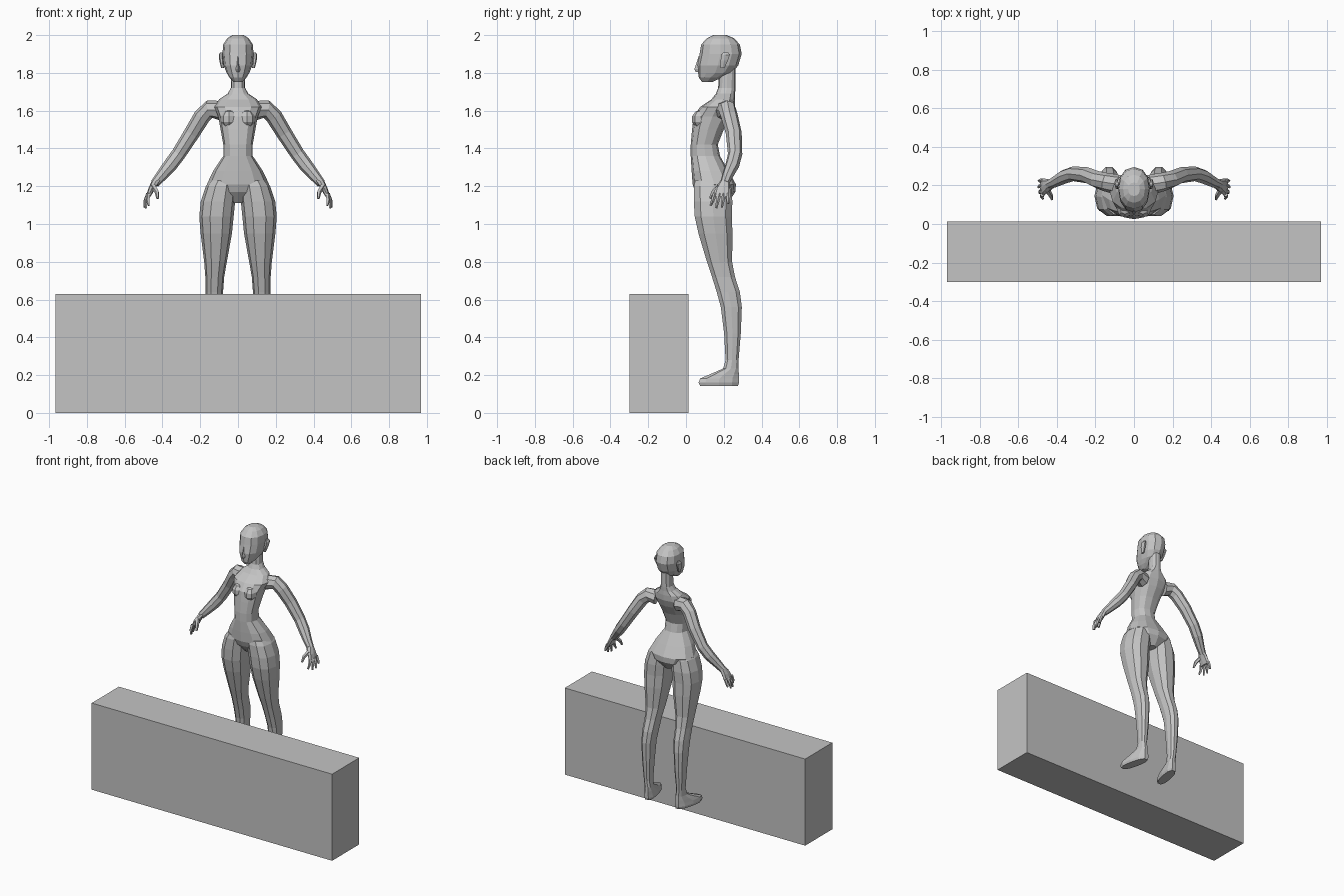
import bpy, bmesh, math
from mathutils import Vector

grey = bpy.data.materials.new("plain_grey")
grey.diffuse_color = (0.55, 0.55, 0.55, 1)


def finish(bm, name, mirror=False):
    bmesh.ops.recalc_face_normals(bm, faces=bm.faces)
    me = bpy.data.meshes.new(name)
    bm.to_mesh(me)
    bm.free()
    me.materials.append(grey)
    ob = bpy.data.objects.new(name, me)
    bpy.context.collection.objects.link(ob)
    if mirror:
        mod = ob.modifiers.new("mirror", 'MIRROR')
        mod.use_mirror_merge = False
    return ob


def loft(bm, rings):
    """Skin a stack of equal-length point rings and cap both ends."""
    loops = [[bm.verts.new(p) for p in r] for r in rings]
    n = len(loops[0])
    for a, b in zip(loops, loops[1:]):
        for i in range(n):
            j = (i + 1) % n
            bm.faces.new((a[i], a[j], b[j], b[i]))
    bm.faces.new(loops[0])
    bm.faces.new(loops[-1])


def powered(v, p):
    return math.copysign(abs(v) ** p, v)


def slices(bm, rows, n=12, p=0.85, shear=0.0):
    """Horizontal sections: (z, centre x, half width, front y, back y)."""
    rings = []
    for z, cx, w, f, b in rows:
        ring = []
        for i in range(n):
            a = 2 * math.pi * i / n
            y = (f + b) / 2 + (b - f) / 2 * powered(math.sin(a), p)
            x = cx + w * powered(math.cos(a), p)
            if z < 0.24:
                x += (0.24 - y) * shear
            ring.append((x, y, z))
        rings.append(ring)
    loft(bm, rings)


def tube(bm, path, n=8):
    """Round limb along points (x, y, z, radius)."""
    pts = [Vector(q[:3]) for q in path]
    rings = []
    for k, q in enumerate(path):
        d = (pts[min(k + 1, len(pts) - 1)] - pts[max(k - 1, 0)]).normalized()
        u = d.cross(Vector((0, 1, 0))).normalized()
        v = d.cross(u)
        rings.append([pts[k] + q[3] * (u * math.cos(2 * math.pi * i / n) + v * math.sin(2 * math.pi * i / n))
                      for i in range(n)])
    loft(bm, rings)


# low wall block in front
bm = bmesh.new()
bmesh.ops.create_cube(bm, size=1)
for v in bm.verts:
    v.co = (v.co.x * 1.935, v.co.y * 0.312 - 0.144, (v.co.z + 0.5) * 0.63)
finish(bm, "block")

# torso with pelvis and neck
bm = bmesh.new()
slices(bm, [(1.11, 0, .03, .10, .22), (1.17, 0, .13, .05, .262), (1.21, 0, .165, .035, .264),
            (1.28, 0, .132, .03, .225), (1.36, 0, .078, .025, .18), (1.42, 0, .078, .025, .168),
            (1.50, 0, .092, .032, .20), (1.57, 0, .105, .04, .24), (1.62, 0, .125, .075, .258),
            (1.66, 0, .10, .135, .26), (1.69, 0, .055, .158, .26), (1.72, 0, .038, .17, .262),
            (1.83, 0, .036, .178, .262)])
finish(bm, "torso")

# bust
bm = bmesh.new()
bmesh.ops.create_uvsphere(bm, u_segments=8, v_segments=5, radius=1)
for v in bm.verts:
    v.co = (0.047 + v.co.x * 0.045, 0.08 + v.co.y * 0.05, 1.555 + v.co.z * 0.05)
finish(bm, "bust", True)

# head
bm = bmesh.new()
slices(bm, [(1.752, 0, .022, .085, .14), (1.775, 0, .045, .068, .19), (1.80, 0, .06, .064, .245),
            (1.84, 0, .076, .06, .277), (1.90, 0, .082, .072, .295), (1.95, 0, .079, .08, .285),
            (1.983, 0, .057, .11, .255), (2.0, 0, .03, .145, .215)], p=0.9)
finish(bm, "head")

# nose
bm = bmesh.new()
slices(bm, [(1.805, 0, .010, .052, .09), (1.82, 0, .013, .044, .09), (1.89, 0, .006, .068, .1)], n=4, p=1)
finish(bm, "nose")

# ears
bm = bmesh.new()
slices(bm, [(1.825, .082, .007, .18, .205), (1.865, .088, .011, .18, .225),
            (1.895, .091, .011, .185, .235), (1.908, .088, .007, .195, .225)], n=6, p=1)
finish(bm, "ear", True)

# legs with feet
bm = bmesh.new()
slices(bm, [(1.23, .08, .068, .045, .23), (1.20, .09, .08, .037, .243), (1.12, .106, .091, .037, .25),
            (1.04, .114, .091, .042, .247), (.95, .115, .083, .062, .25), (.80, .119, .06, .108, .247),
            (.72, .123, .05, .135, .262), (.64, .126, .047, .16, .288), (.56, .13, .043, .182, .298),
            (.42, .13, .036, .20, .292), (.28, .13, .026, .208, .28), (.235, .13, .028, .195, .28),
            (.205, .13, .034, .125, .283), (.182, .13, .038, .07, .285), (.160, .13, .041, .062, .285),
            (.143, .13, .036, .07, .28)], n=10, shear=0.2)
finish(bm, "leg", True)

# arms
bm = bmesh.new()
tube(bm, [(.09, .205, 1.60, .052), (.15, .218, 1.608, .048), (.19, .23, 1.57, .045),
          (.245, .253, 1.48, .042), (.315, .26, 1.37, .038), (.36, .245, 1.31, .037),
          (.41, .218, 1.25, .029), (.44, .205, 1.215, .024)])
finish(bm, "arm", True)

# hands: palm, four fingers and a thumb
bm = bmesh.new()
slices(bm, [(1.23, .432, .024, .182, .23), (1.19, .456, .018, .155, .234),
            (1.145, .475, .013, .142, .236)], n=8)
for y0, x1, y1, z1 in [(.153, .472, .13, 1.098), (.177, .488, .16, 1.084),
                       (.20, .495, .19, 1.088), (.224, .493, .224, 1.108)]:
    tube(bm, [(.474, y0, 1.16, .012), ((.484 + x1) / 2, (y0 + y1) / 2, 1.125, .010), (x1, y1, z1, .006)], n=5)
tube(bm, [(.448, .175, 1.20, .015), (.43, .145, 1.17, .012), (.425, .128, 1.135, .007)], n=5)
finish(bm, "hand", True)
